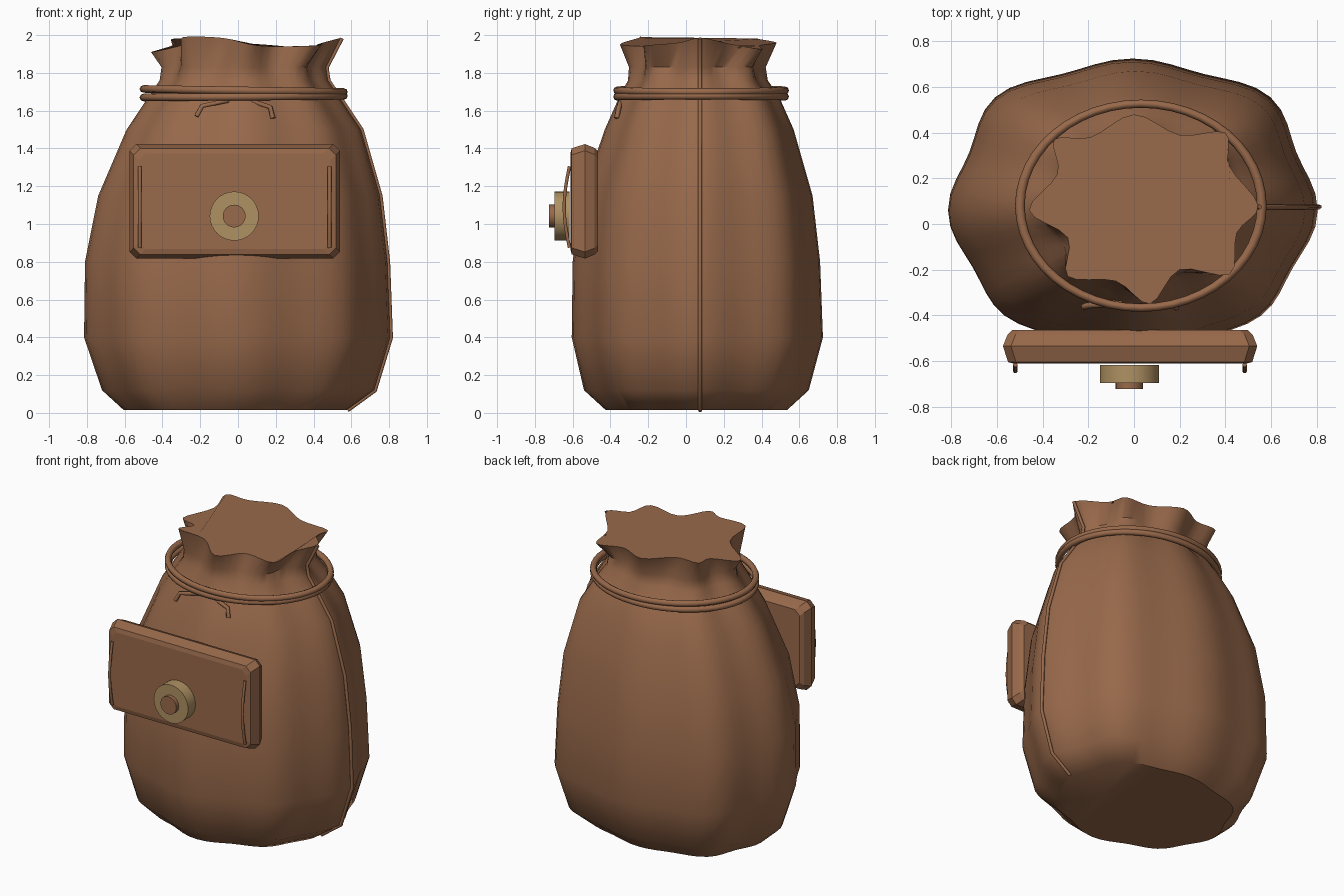
import bpy, bmesh, math
from mathutils import Vector

cube = bpy.data.objects.get("Cube")
if cube:
    bpy.data.objects.remove(cube, do_unlink=True)


def material(name, rgb):
    m = bpy.data.materials.new(name)
    m.use_nodes = True
    m.diffuse_color = (*rgb, 1)
    bsdf = next(n for n in m.node_tree.nodes if n.type == 'BSDF_PRINCIPLED')
    bsdf.inputs["Base Color"].default_value = (*rgb, 1)
    bsdf.inputs["Roughness"].default_value = 0.8
    return m


LEATHER = material("brown leather", (0.315, 0.142, 0.07))
BRASS = material("dull brass", (0.43, 0.285, 0.125))


def smooth(obj, angle):
    bpy.ops.object.select_all(action='DESELECT')
    obj.select_set(True)
    bpy.context.view_layer.objects.active = obj
    bpy.ops.object.shade_smooth_by_angle(angle=math.radians(angle))


def loft(name, rings, mat, angle=None):
    """Skin a stack of equal-length point loops and cap both ends."""
    bm = bmesh.new()
    loops = [[bm.verts.new(p) for p in ring] for ring in rings]
    n = len(loops[0])
    for lo, hi in zip(loops, loops[1:]):
        for i in range(n):
            j = (i + 1) % n
            bm.faces.new((lo[i], lo[j], hi[j], hi[i]))
    bm.faces.new(loops[0][::-1])
    bm.faces.new(loops[-1])
    bmesh.ops.recalc_face_normals(bm, faces=bm.faces)
    mesh = bpy.data.meshes.new(name)
    bm.to_mesh(mesh)
    bm.free()
    mesh.materials.append(mat)
    obj = bpy.data.objects.new(name, mesh)
    bpy.context.collection.objects.link(obj)
    if angle:
        smooth(obj, angle)
    return obj


def cord(name, points, radius):
    """Thin round strand through the points."""
    curve = bpy.data.curves.new(name, 'CURVE')
    curve.dimensions = '3D'
    curve.bevel_depth = radius
    curve.bevel_resolution = 1
    curve.use_fill_caps = True
    spline = curve.splines.new('POLY')
    spline.points.add(len(points) - 1)
    for sp, p in zip(spline.points, points):
        sp.co = (*p, 1)
    curve.materials.append(LEATHER)
    obj = bpy.data.objects.new(name, curve)
    bpy.context.collection.objects.link(obj)
    bpy.ops.object.select_all(action='DESELECT')
    obj.select_set(True)
    bpy.context.view_layer.objects.active = obj
    bpy.ops.object.convert(target='MESH')


# Ruffled mouth outline: alternating folds and valleys
MOUTH = [Vector(p) for p in (
    (.545, .08, 1.985), (.42, .25, 1.95), (.4, .4, 1.925), (.2, .39, 1.945),
    (0, .48, 1.96), (-.19, .38, 1.98), (-.35, .37, 1.98), (-.335, .22, 1.95),
    (-.46, .06, 1.91), (-.29, -.06, 1.95), (-.29, -.23, 1.99), (-.08, -.25, 1.985),
    (.07, -.35, 1.95), (.2, -.2, 1.94), (.42, -.22, 1.945), (.45, -.04, 1.96))]
SUB = 4
COLS = len(MOUTH) * SUB


def mouth_point(k):
    i, t = k // SUB, (k % SUB) / SUB
    a, b, c, d = (MOUTH[(i + o) % len(MOUTH)] for o in (-1, 0, 1, 2))
    return b + ((c - a) * t + (2 * a - 5 * b + 4 * c - d) * t**2
                + (3 * b - a - 3 * c + d) * t**3) / 2


def oval(z, cx, cy, rx, ry, ripple):
    """Rippled oval, a little fuller at the back corners than the front."""
    pts = []
    for k in range(COLS):
        a = math.tau * k / COLS
        s = 1 + ripple * (math.cos(8 * a) - 1) + .05 * math.sin(a) * math.sin(2 * a)**2
        c, d = (math.copysign(abs(v)**.95, v) for v in (math.cos(a), math.sin(a)))
        pts.append(Vector((cx + rx * s * c, cy + ry * s * d, z)))
    return pts


# Sack body: height, centre, radii, fold depth
sack_rings = [oval(*r) for r in (
    (.015, -.015, .055, .59, .48, .028), (.12, 0, .055, .72, .595, .028),
    (.4, -.005, .06, .81, .665, .028), (.8, -.01, .055, .80, .655, .028),
    (1.15, .005, .06, .745, .61, .028), (1.5, .03, .07, .62, .50, .028),
    (1.68, .03, .07, .50, .42, .035), (1.76, .03, .063, .445, .37, .045),
    (1.83, .03, .06, .435, .362, .065))]
sack_rings.append([mouth_point(k) for k in range(COLS)])
loft("sack", sack_rings, LEATHER, 40)

# Raised straight seam down the left side
seam = [(ring[0].x + .006, .075, ring[0].z - .002) for ring in sack_rings]
cord("side_seam", seam, .011)

# Drawstring: two slightly crossed loops round the neck
for name, z, tilt in (("drawstring_upper", 1.707, .015), ("drawstring_lower", 1.674, -.008)):
    bpy.ops.mesh.primitive_torus_add(major_segments=48, minor_segments=8, major_radius=1,
                                     minor_radius=.04, location=(.03, .08, z),
                                     rotation=(0, tilt, 0))
    ring = bpy.context.object
    ring.name = name
    ring.scale = (.53, .447, .5)
    ring.data.materials.append(LEATHER)
    smooth(ring, 60)

# Creases gathered under the drawstring
cord("crease_right", [(-.05, -.345, 1.655), (-.19, -.355, 1.625), (-.22, -.362, 1.57)], .014)
cord("crease_left", [(.06, -.345, 1.655), (.17, -.355, 1.62), (.185, -.367, 1.56)], .014)


# Front pocket: chamfered slab
def slab_ring(y, inset):
    cx, cz, w, h, c = -.017, 1.12, .557 - inset, .303 - inset, .035
    corners = ((w, h - c), (w - c, h), (c - w, h), (-w, h - c),
               (-w, c - h), (c - w, -h), (w - c, -h), (w, c - h))
    return [(cx + x, y, cz + z) for x, z in corners]


loft("front_pocket", [slab_ring(*r) for r in (
    (-.465, .04), (-.485, .02), (-.535, 0), (-.605, .022), (-.612, .05))], LEATHER)

# Bowed straps at the pocket's ends
for name, x in (("strap_right", -.52), ("strap_left", .485)):
    bow = [(x, -.617 - .028 * math.sin(math.pi * i / 8), .875 + .43 * i / 8) for i in range(9)]
    cord(name, bow, .01)


# Round clasp and its knob
def disc(name, radius, back, front, mat):
    rings = [[(-.02 + radius * math.cos(math.tau * i / 32), y,
               1.042 + radius * math.sin(math.tau * i / 32)) for i in range(32)]
             for y in (back, front)]
    loft(name, rings, mat, 40)


disc("clasp_disc", .13, -.617, -.697, BRASS)
disc("clasp_knob", .06, -.68, -.724, LEATHER)
